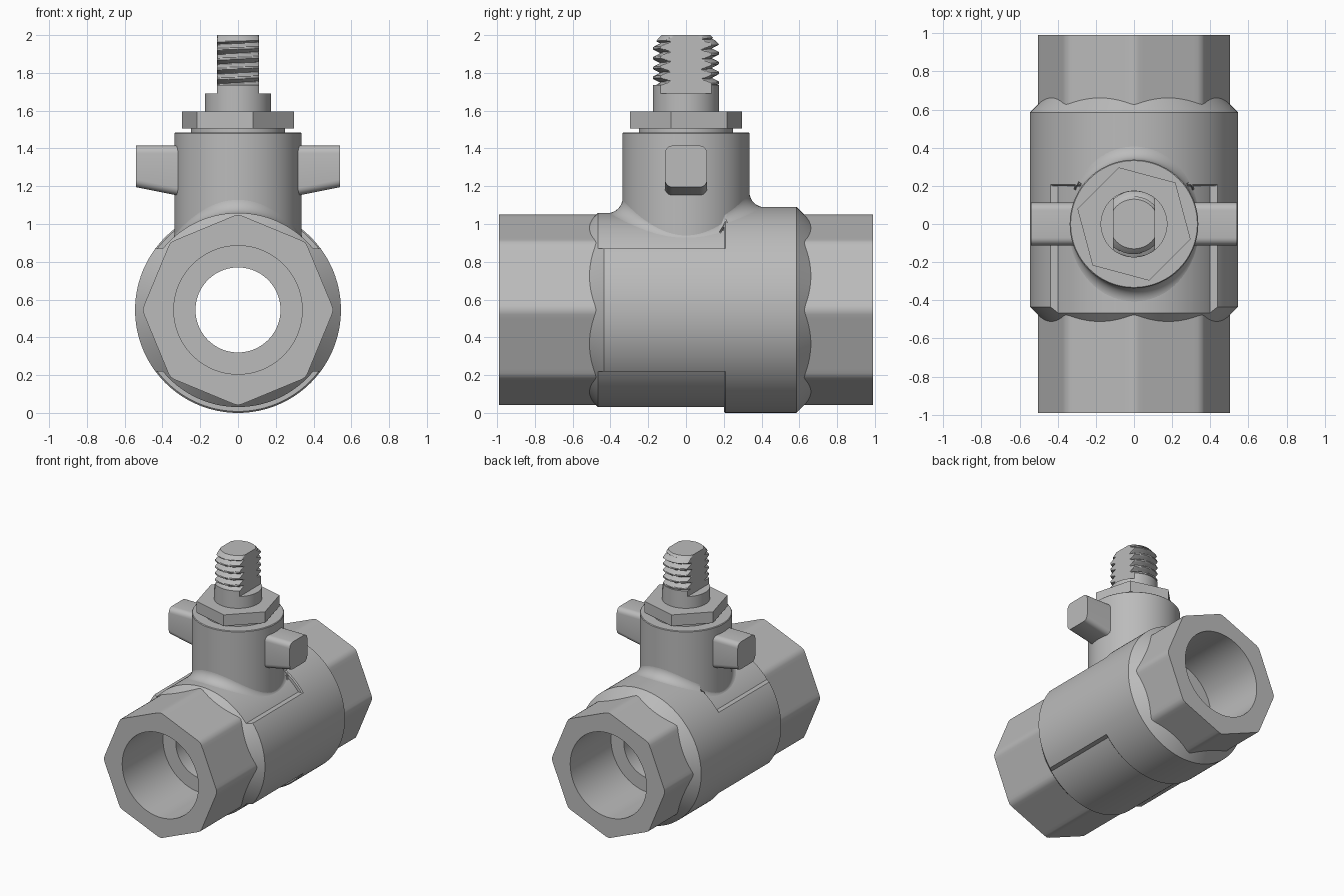
import bpy, bmesh
from math import sin, cos, pi, sqrt, radians

cube = bpy.data.objects.get("Cube")
if cube:
    bpy.data.objects.remove(cube)

AXIS_Z = 0.545          # height of the pipe axis
SEG = 128
made = []

metal = bpy.data.materials.new("plain grey metal")
metal.use_nodes = True
GREY = (0.5, 0.5, 0.5, 1)
metal.diffuse_color = GREY
metal.node_tree.nodes["Principled BSDF"].inputs["Base Color"].default_value = GREY


def finish(name, bm):
    bmesh.ops.recalc_face_normals(bm, faces=bm.faces)
    mesh = bpy.data.meshes.new(name)
    bm.to_mesh(mesh)
    bm.free()
    mesh.materials.append(metal)
    obj = bpy.data.objects.new(name, mesh)
    bpy.context.collection.objects.link(obj)
    made.append(obj)
    return obj


def loft(rings, ends="cap"):
    """Join rings of points; ends are 'cap', 'wrap' or 'open'."""
    bm = bmesh.new()
    loops = [[bm.verts.new(p) for p in ring] for ring in rings]
    n = len(loops[0])
    pairs = list(zip(loops, loops[1:]))
    if ends == "wrap":
        pairs.append((loops[-1], loops[0]))
    for a, b in pairs:
        for i in range(n):
            j = (i + 1) % n
            bm.faces.new((a[i], a[j], b[j], b[i]))
    if ends == "cap":
        bm.faces.new(loops[0])
        bm.faces.new(loops[-1])
    return bm


def angles(n, start=0.0):
    return [start + 2 * pi * i / n for i in range(n)]


def octagon(t):
    """Radius of an octagon with softened corners."""
    off = (t % (pi / 4)) - pi / 8
    return min(0.469 / cos(off), 0.504)


def pipe_ring(y, r):
    radius = r if callable(r) else lambda t: r
    return [(radius(t) * cos(t), y, AXIS_Z + radius(t) * sin(t)) for t in angles(SEG)]


def tube(profile):
    return loft([pipe_ring(y, r) for y, r in profile], "wrap")


def upright(name, profile, n=96, start=0.0):
    return finish(name, loft([[(r * cos(t), r * sin(t), z) for t in angles(n, start)]
                              for z, r in profile]))


# Octagonal pipe with stepped bore and seat grooves
bore = [(-0.99, 0.34), (-0.47, 0.34), (-0.47, 0.225), (-0.27, 0.225), (-0.27, 0.25),
        (-0.24, 0.25), (-0.24, 0.225)]
bore += [(-y, r) for y, r in reversed(bore)]
finish("octagonal_pipe", tube([(0.99, octagon), (-0.99, octagon)] + bore))

# Round body: thinner front sleeve, full rear sleeve
finish("front_sleeve", tube([(-0.53, 0.45), (-0.466, 0.514), (0.21, 0.514),
                             (0.21, 0.42), (-0.53, 0.42)]))
finish("rear_sleeve", tube([(0.2, 0.42), (0.2, 0.537), (0.208, 0.545), (0.585, 0.545),
                            (0.68, 0.45), (0.68, 0.42)]))

# Raised side panels of the front sleeve, cut level above and below
bm = tube([(-0.53, 0.45), (-0.435, 0.545), (0.21, 0.545), (0.21, 0.42), (-0.53, 0.42)])
for side in (-1, 1):
    bmesh.ops.bisect_plane(bm, geom=bm.verts[:] + bm.edges[:] + bm.faces[:],
                           plane_co=(0, 0, AXIS_Z + side * 0.325),
                           plane_no=(0, 0, side), clear_outer=True)
bmesh.ops.holes_fill(bm, edges=[e for e in bm.edges if e.is_boundary])
finish("side_panels", bm)

# Neck
upright("neck", [(0.82, 0.337), (1.48, 0.337), (1.485, 0.332)])


# Fillet where the neck meets the body
def fillet_ring(s):
    ring = []
    for t in angles(96):
        size = 0.08 * (0.15 + 0.85 * sin(t) ** 2)
        r = 0.336 + size * (1 - sin(s))
        x, y = r * cos(t), r * sin(t)
        body = 0.545 if y > 0.2 else 0.514
        z = AXIS_Z + sqrt(body ** 2 - x ** 2) + size * (1 - cos(s))
        ring.append((x, y, z - 0.001))
    return ring


finish("neck_fillet", loft([fillet_ring(pi / 2 * k / 8) for k in range(9)], "open"))

# Stop lugs on both sides of the neck
for side, name in ((1, "left_stop_lug"), (-1, "right_stop_lug")):
    rings = []
    for x, low in ((0.28, 1.143), (0.54, 1.195)):
        rings.append([(side * x, y, z) for y, z in
                      ((-0.112, low), (0.112, low), (0.112, 1.415), (-0.112, 1.415))])
    bm = loft(rings)
    long_edges = [e for e in bm.edges if abs(e.verts[0].co.x - e.verts[1].co.x) > 0.1]
    bmesh.ops.bevel(bm, geom=long_edges, offset=0.04, segments=5, profile=0.5, affect="EDGES")
    finish(name, bm)

# Washer and hexagonal gland nut
upright("washer", [(1.48, 0.25), (1.51, 0.25)])
upright("gland_nut", [(1.505, 0.307), (1.595, 0.307)], n=6, start=radians(45))

# Stem: round shoulder, then a threaded shank with two flats
PITCH, CREST, ROOT = 0.052, 0.175, 0.135
LOW, HIGH = 1.735, 1.985


def thread(t, z):
    phase = (z - LOW) / PITCH - t / (2 * pi)
    wave = abs(2 * (phase % 1.0) - 1)
    r = ROOT + (CREST - ROOT) * min(1, 1.3 * wave)
    return min(r, CREST - max(0, z - 1.95) * 0.9)


def stem_ring(z, r=None, flat=True):
    ring = []
    for t in angles(SEG):
        radius = r or thread(t, z)
        x = radius * cos(t)
        if flat:
            x = max(-0.11, min(0.11, x))
        ring.append((x, radius * sin(t), z))
    return ring


rings = [stem_ring(1.59, CREST, False), stem_ring(1.69, CREST, False),
         stem_ring(1.69, CREST), stem_ring(LOW, CREST)]
STEPS = 60
rings += [stem_ring(LOW + (HIGH - LOW) * k / STEPS) for k in range(STEPS + 1)]
rings += [stem_ring(HIGH, 0.145), stem_ring(2.0, 0.13)]
finish("threaded_stem", loft(rings))

# Smooth shading with sharp edges kept
bpy.ops.object.select_all(action="DESELECT")
for obj in made:
    obj.select_set(True)
bpy.context.view_layer.objects.active = made[0]
bpy.ops.object.shade_smooth_by_angle(angle=radians(30))
